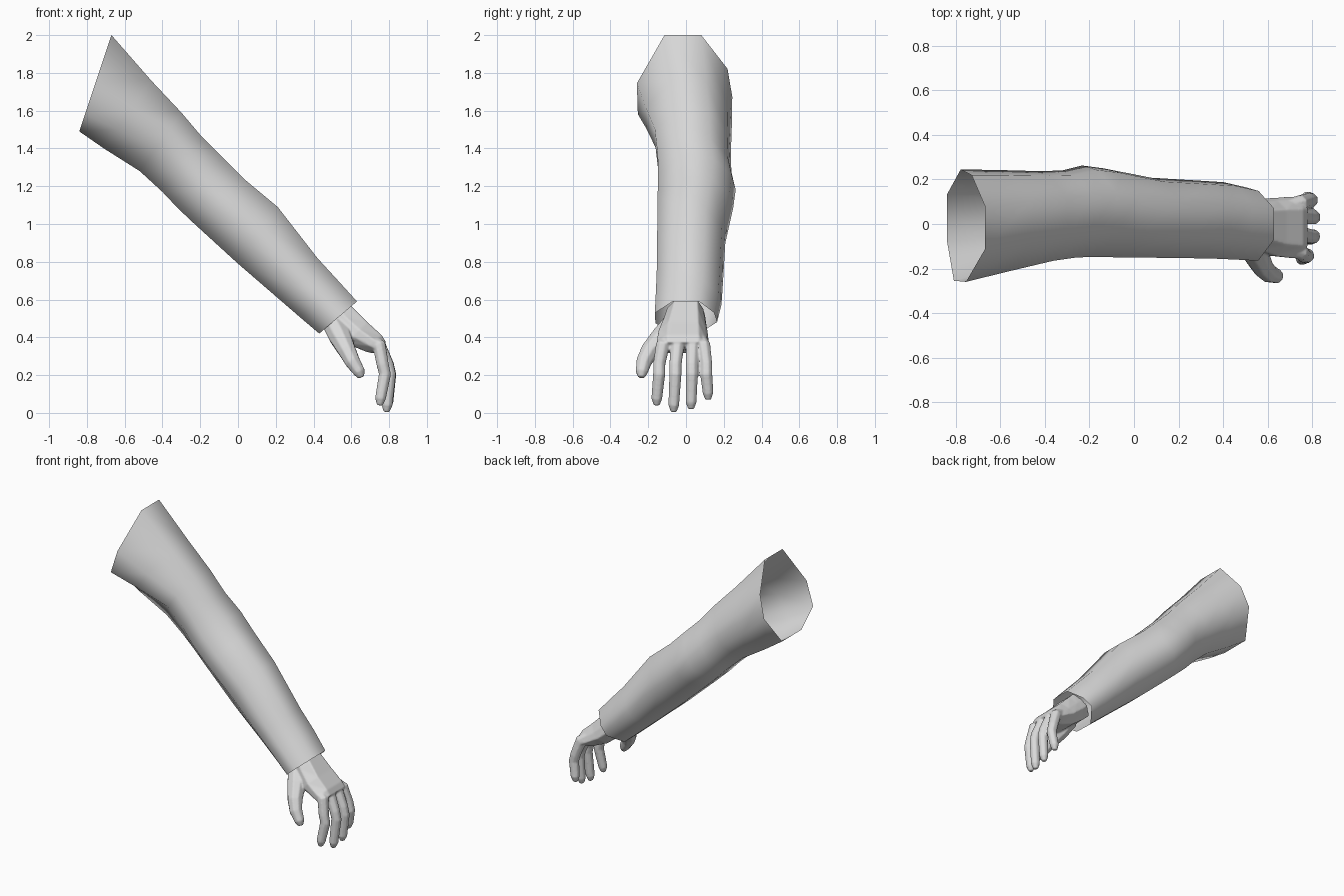
import bpy, bmesh, math
from mathutils import Vector

if "Cube" in bpy.data.objects:
    bpy.data.objects.remove(bpy.data.objects["Cube"])

grey = bpy.data.materials.new("plain grey")
grey.diffuse_color = (0.7, 0.7, 0.7, 1)
grey.use_nodes = True
grey.node_tree.nodes["Principled BSDF"].inputs["Base Color"].default_value = grey.diffuse_color


def loft(name, rings, cap=True, angle=60):
    """Skin a list of equal-length point rings into one smooth object."""
    bm = bmesh.new()
    loops = [[bm.verts.new(p) for p in r] for r in rings]
    n = len(rings[0])
    for a, b in zip(loops, loops[1:]):
        for i in range(n):
            j = (i + 1) % n
            bm.faces.new((a[i], a[j], b[j], b[i]))
    if cap:
        bm.faces.new(loops[0])
        bm.faces.new(loops[-1])
    bmesh.ops.recalc_face_normals(bm, faces=bm.faces)
    me = bpy.data.meshes.new(name)
    bm.to_mesh(me)
    bm.free()
    me.materials.append(grey)
    ob = bpy.data.objects.new(name, me)
    bpy.context.collection.objects.link(ob)
    bpy.ops.object.select_all(action='DESELECT')
    ob.select_set(True)
    bpy.context.view_layer.objects.active = ob
    bpy.ops.object.shade_smooth_by_angle(angle=math.radians(angle))
    return ob


def octagon(top, bottom, y0, y1, drop=0.0, flat=0.42, back=0.9):
    """Flat-topped octagon between a top and a bottom (x, z) point."""
    mid, half = (y0 + y1) / 2, (y1 - y0) / 2
    s0 = max(drop, 0)
    shape = [(-flat, 1), (flat - s0 / 2, 1), (back, 0.65), (1, 0.36),
             (flat + s0, 0), (-flat + s0, 0), (-0.98, 0.32 - drop), (-1, 0.64 - drop)]
    pts = []
    for s, t in shape:
        x = bottom[0] + (top[0] - bottom[0]) * t
        z = bottom[1] + (top[1] - bottom[1]) * t
        pts.append((x, mid + half * s, z))
    return pts


def tube(name, path, radii, sides=8):
    """Tapered tube along a bent path."""
    path = [Vector(p) for p in path]
    rings = []
    for i, p in enumerate(path):
        d = (path[min(i + 1, len(path) - 1)] - path[max(i - 1, 0)]).normalized()
        u = (Vector((0, 1, 0)) - d * d.y).normalized()
        v = d.cross(u)
        ring = []
        for k in range(sides):
            a = 2 * math.pi * (k + 0.5) / sides
            ring.append(p + (u * math.cos(a) + v * math.sin(a)) * radii[i])
        rings.append(ring)
    return loft(name, rings)


# Sleeve: open at shoulder and cuff; top (x, z), bottom (x, z), y range, front drop
sleeve = [
    ((-.67, 2.0), (-.84, 1.49), -.26, .245, .14),
    ((-.46, 1.76), (-.71, 1.40), -.212, .243, .04),
    ((-.30, 1.59), (-.52, 1.28), -.165, .238, -.08),
    ((-.19, 1.46), (-.40, 1.17), -.15, .24, -.05),
    ((-.08, 1.35), (-.32, 1.085), -.148, .263, 0),
    ((.03, 1.24), (-.23, 1.0), -.15, .25, 0),
    ((.21, 1.09), (0, .79), -.152, .208, 0),
    ((.42, .82), (.22, .60), -.155, .195, 0),
    ((.53, .70), (.33, .505), -.16, .188, 0),
    ((.63, .59), (.43, .42), -.165, .165, 0),
]
loft("sleeve", [octagon(*r) for r in sleeve], cap=False)

# Palm: from the wrist inside the cuff to the knuckles
palm = [
    ((.565, .60), (.435, .48), -.10, .10),
    ((.61, .555), (.485, .435), -.115, .107),
    ((.685, .48), (.57, .37), -.145, .118),
    ((.76, .412), (.675, .325), -.155, .124),
    ((.783, .375), (.715, .315), -.152, .124),
]
hand = [loft("palm", [octagon(*r, flat=.6) for r in palm])]

# Fingers: y at root, knuckle, middle and tip, then middle x, tip x and tip z
fingers = {
    "index_finger": (-.10, -.124, -.142, -.155, .778, .75, .04),
    "middle_finger": (-.035, -.046, -.056, -.065, .804, .785, .005),
    "ring_finger": (.03, .035, .031, .027, .806, .79, .02),
    "little_finger": (.075, .093, .107, .117, .795, .775, .07),
}
for name, (ya, yb, yc, yd, mx, tx, tz) in fingers.items():
    path = [(.68, ya, .405), (.748, yb, .357), (mx - .012, yc, .255), (mx, yc, .205),
            (tx + .004, yd, tz + .035), (tx, yd, tz)]
    hand.append(tube(name, path, [.03, .038, .034, .034, .030, .016]))

# Thumb: splayed to the front, with a thick base
hand.append(tube("thumb",
                 [(.50, -.06, .48), (.54, -.12, .405), (.578, -.193, .328),
                  (.607, -.223, .27), (.643, -.235, .215), (.652, -.237, .188)],
                 [.06, .063, .05, .043, .033, .018]))

# Fuse palm, fingers and thumb into one skin
bpy.ops.object.select_all(action='DESELECT')
for ob in hand:
    ob.select_set(True)
bpy.context.view_layer.objects.active = hand[0]
bpy.ops.object.join()
skin = hand[0]
skin.name = "hand"
fuse = skin.modifiers.new("fuse", 'REMESH')
fuse.mode = 'VOXEL'
fuse.voxel_size = 0.006
fuse.use_smooth_shade = True
soften = skin.modifiers.new("soften", 'SMOOTH')
soften.factor = 0.5
soften.iterations = 4
